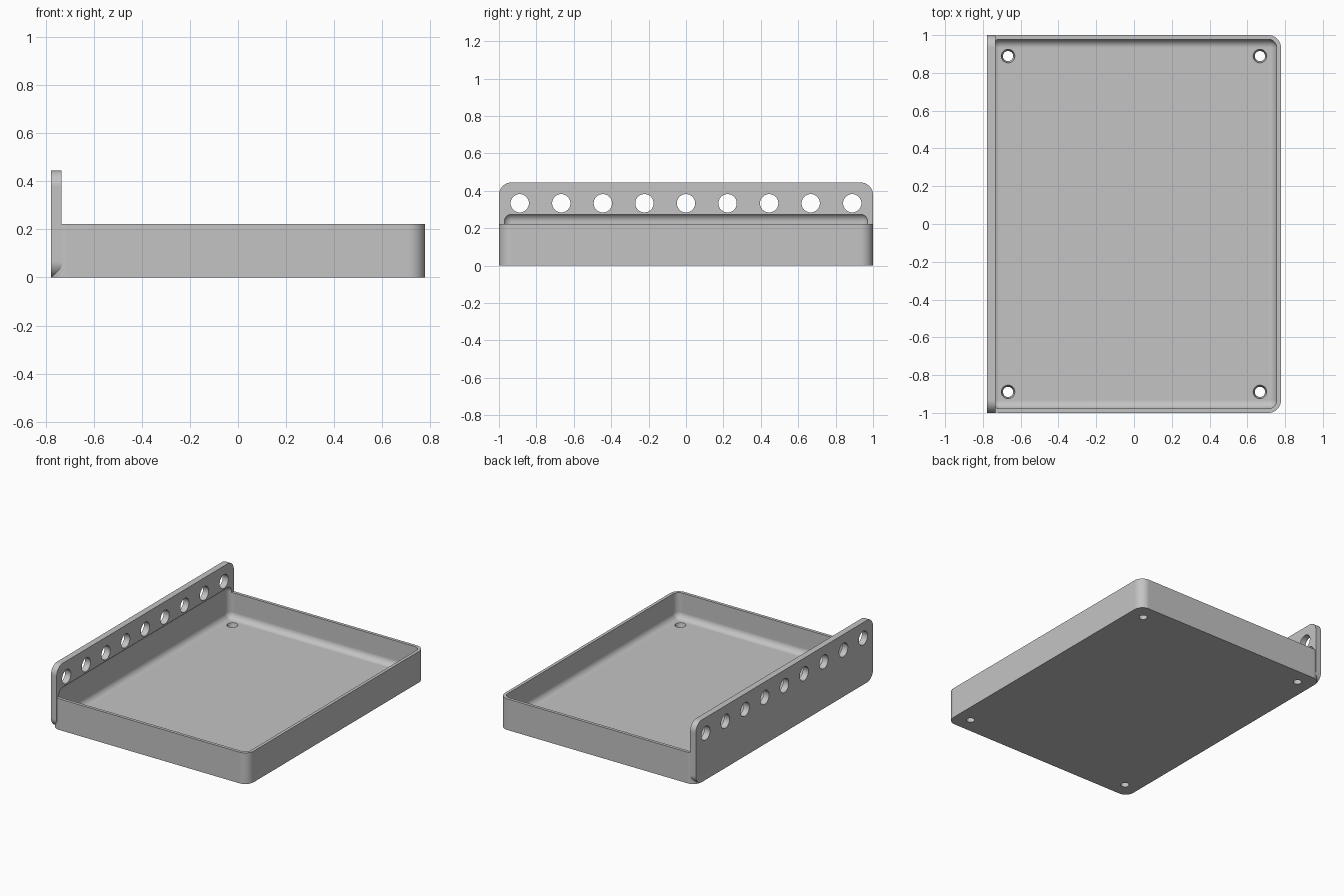
import bpy
import bmesh
import math
from mathutils import Matrix, Vector

if "Cube" in bpy.data.objects:
    bpy.data.objects.remove(bpy.data.objects["Cube"], do_unlink=True)

MM = 1 / 45                      # one design unit
HALF_X, HALF_Y = 35 * MM, 45 * MM
TRAY_TOP, PLATE_TOP = 10 * MM, 20 * MM
PLATE_INNER = -33 * MM           # inner face of the upright plate
WALL, FLOOR = MM, 0.04

grey = bpy.data.materials.new("light grey")
grey.use_nodes = True
colour = (0.55, 0.55, 0.55, 1)
grey.diffuse_color = colour
grey.node_tree.nodes["Principled BSDF"].inputs["Base Color"].default_value = colour


def make_object(name, bm):
    bmesh.ops.recalc_face_normals(bm, faces=bm.faces)
    mesh = bpy.data.meshes.new(name)
    bm.to_mesh(mesh)
    bm.free()
    mesh.materials.append(grey)
    obj = bpy.data.objects.new(name, mesh)
    bpy.context.collection.objects.link(obj)
    return obj


def rounded_box(name, low, high, radius, axis=None):
    """Box with all edges rounded, or only those running along one axis."""
    low, high = Vector(low), Vector(high)
    bm = bmesh.new()
    bmesh.ops.create_cube(bm, size=1)
    bmesh.ops.scale(bm, vec=high - low, verts=bm.verts)
    bmesh.ops.translate(bm, vec=(low + high) / 2, verts=bm.verts)
    edges = [e for e in bm.edges if axis is None
             or abs(e.verts[0].co[axis] - e.verts[1].co[axis]) > 0.001]
    bmesh.ops.bevel(bm, geom=edges, offset=radius, segments=10,
                    profile=0.5, affect='EDGES')
    return make_object(name, bm)


def pins(name, places, r_low, r_high, depth, turn=Matrix()):
    """A row of round pins used for drilling."""
    bm = bmesh.new()
    for p in places:
        bmesh.ops.create_cone(bm, cap_ends=True, segments=40,
                              radius1=r_low, radius2=r_high, depth=depth,
                              matrix=Matrix.Translation(p) @ turn)
    return make_object(name, bm)


def combine(obj, tool, operation):
    mod = obj.modifiers.new(operation.lower(), 'BOOLEAN')
    mod.operation = operation
    mod.solver = 'EXACT'
    mod.object = tool
    bpy.context.view_layer.objects.active = obj
    bpy.ops.object.modifier_apply(modifier=mod.name)
    bpy.data.objects.remove(tool, do_unlink=True)


# Tray body and upright mounting plate
tray = rounded_box("tray_with_mounting_plate", (-HALF_X, -HALF_Y, 0),
                   (HALF_X, HALF_Y, TRAY_TOP), 3 * MM, axis=2)
plate = rounded_box("mounting_plate", (-HALF_X, -HALF_Y, 0),
                    (PLATE_INNER, HALF_Y, PLATE_TOP), 3 * MM, axis=0)
combine(tray, plate, 'UNION')

# Filleted hollow, which also bites slightly into the plate
hollow = rounded_box("hollow", (WALL - HALF_X, WALL - HALF_Y, FLOOR),
                     (HALF_X - WALL, HALF_Y - WALL, 0.28), 2 * MM)
combine(tray, hollow, 'DIFFERENCE')

# Tapered screw holes in the floor corners
corners = [Vector((sx * 30 * MM, sy * 40 * MM, FLOOR / 2))
           for sx in (-1, 1) for sy in (-1, 1)]
combine(tray, pins("floor_holes", corners, 0.026, 0.037, FLOOR + 0.01),
        'DIFFERENCE')

# Row of holes along the plate
row = [Vector((PLATE_INNER - MM, i * 10 * MM, 15 * MM)) for i in range(-4, 5)]
combine(tray, pins("plate_holes", row, 0.049, 0.049, 0.1,
                   Matrix.Rotation(math.pi / 2, 4, 'Y')), 'DIFFERENCE')

# Smooth fillets, crisp edges
bpy.ops.object.select_all(action='DESELECT')
tray.select_set(True)
bpy.context.view_layer.objects.active = tray
bpy.ops.object.shade_smooth_by_angle(angle=math.radians(30))
normals = tray.modifiers.new("flat_normals", 'WEIGHTED_NORMAL')
normals.keep_sharp = True
